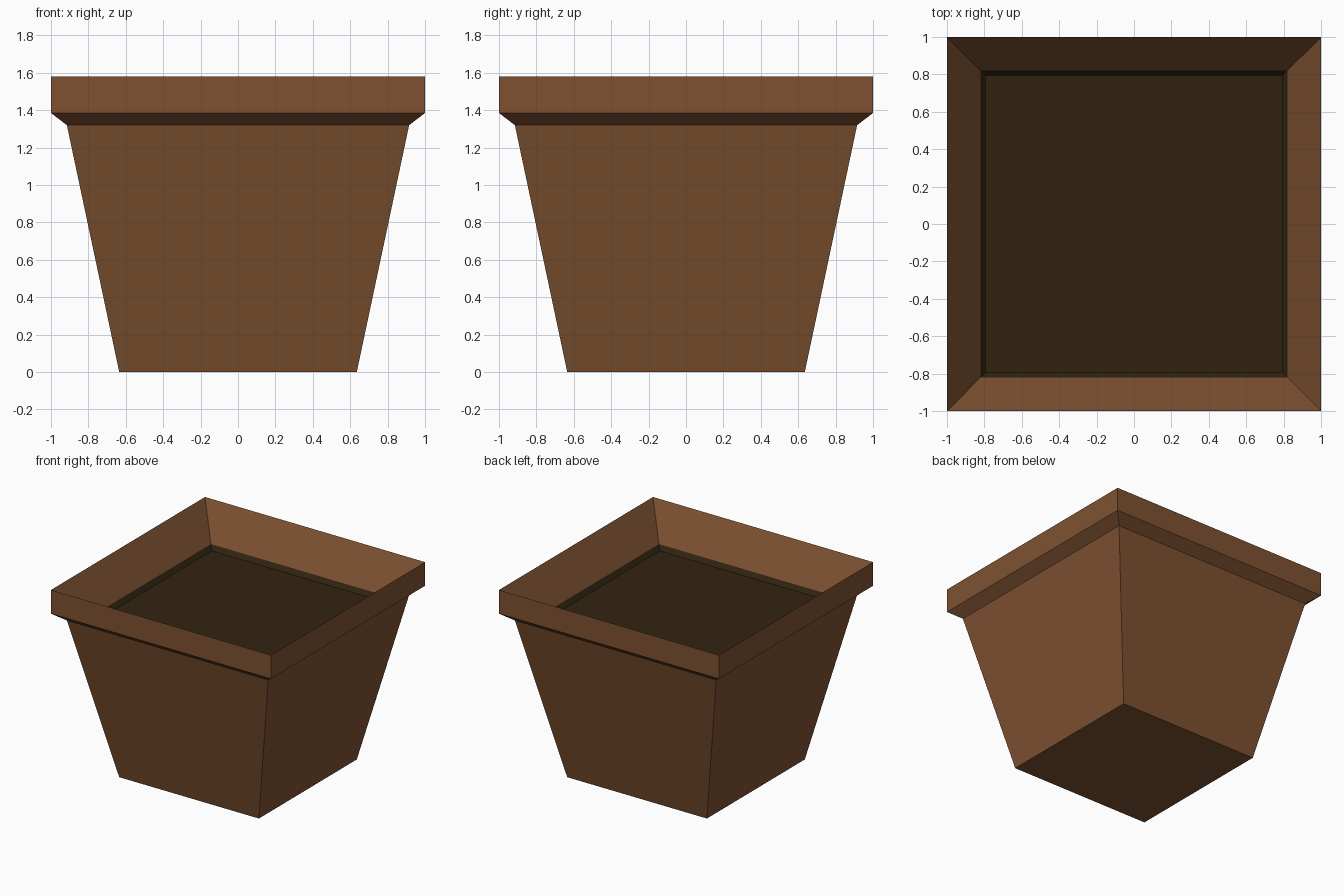
import bpy, bmesh

if "Cube" in bpy.data.objects:
    bpy.data.objects.remove(bpy.data.objects["Cube"])


def material(name, rgb):
    m = bpy.data.materials.new(name)
    m.diffuse_color = (*rgb, 1.0)
    m.use_nodes = True
    m.node_tree.nodes["Principled BSDF"].inputs["Base Color"].default_value = m.diffuse_color
    return m


terracotta = material("terracotta_brown", (0.209, 0.083, 0.031))
earth = material("dark_earth", (0.031, 0.0176, 0.0053))


def square_loft(name, profile, mat, cap_start=False, cap_end=False):
    """Square rings (half width, height) joined in order, listed outside-up then inside-down."""
    bm = bmesh.new()
    rings = [[bm.verts.new((sx * r, sy * r, z))
              for sx, sy in ((-1, -1), (1, -1), (1, 1), (-1, 1))]
             for r, z in profile]
    for a, b in zip(rings, rings[1:]):
        for i in range(4):
            j = (i + 1) % 4
            bm.faces.new((a[i], a[j], b[j], b[i]))
    if cap_start:
        bm.faces.new(rings[0][::-1])
    if cap_end:
        bm.faces.new(rings[-1])
    mesh = bpy.data.meshes.new(name)
    bm.to_mesh(mesh)
    bm.free()
    mesh.materials.append(mat)
    obj = bpy.data.objects.new(name, mesh)
    bpy.context.collection.objects.link(obj)
    return obj


# Tapered pot with a flared rim and a sloping inner lip
square_loft("planter_pot",
            [(0.635, 0), (0.915, 1.32), (1.0, 1.385), (1.0, 1.58), (0.82, 1.31)],
            terracotta, cap_start=True)

# Soil: narrow sloping border and a flat, slightly sunken surface
square_loft("soil", [(0.82, 1.31), (0.793, 1.272)], earth, cap_end=True)
